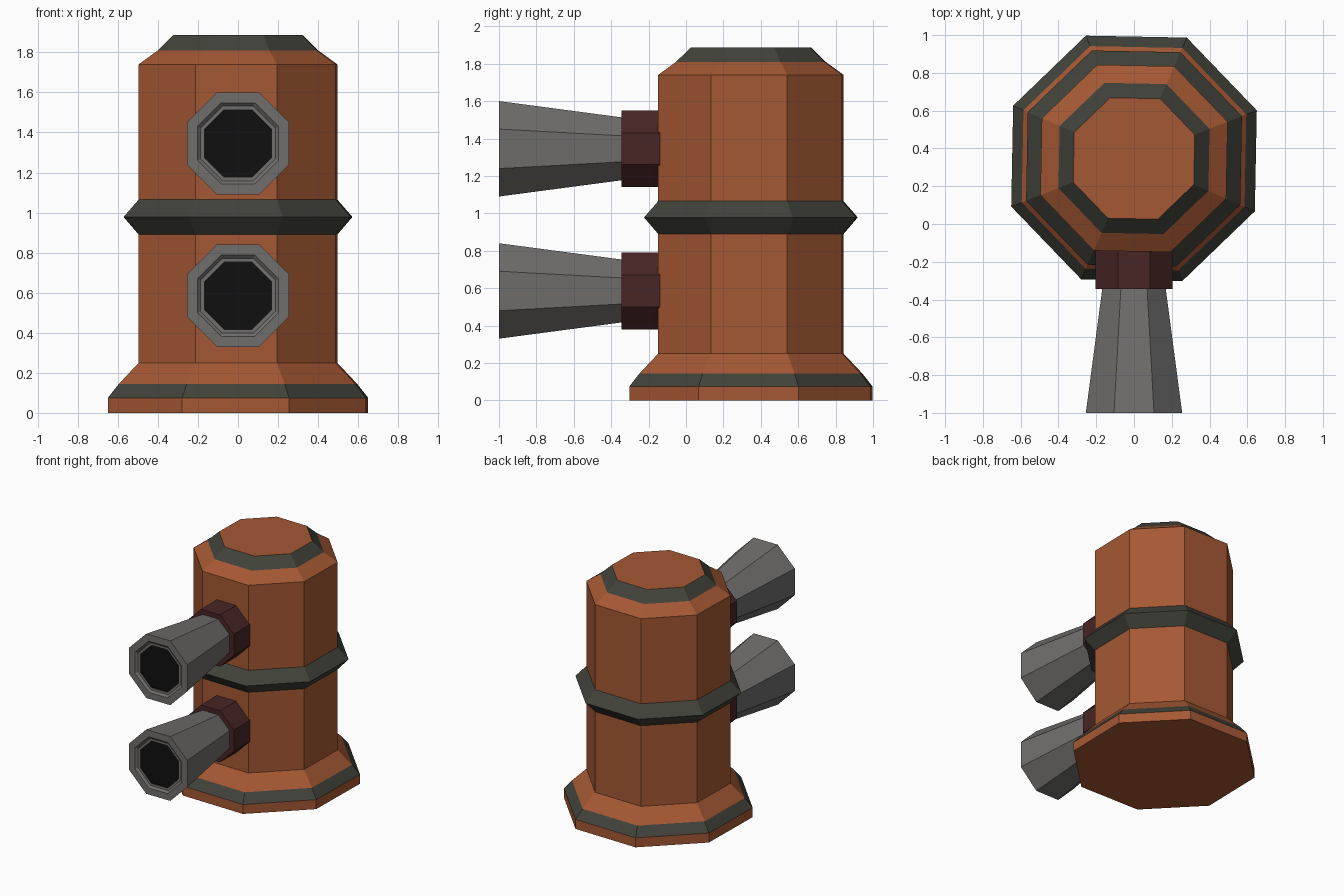
import bpy, bmesh, math
from mathutils import Matrix, Vector

if "Cube" in bpy.data.objects:
    bpy.data.objects.remove(bpy.data.objects["Cube"])

def make_mat(name, rgb):
    m = bpy.data.materials.new(name)
    m.diffuse_color = (*rgb, 1.0)
    m.use_nodes = True
    m.node_tree.nodes["Principled BSDF"].inputs["Base Color"].default_value = m.diffuse_color
    return m

RUST = make_mat("rust orange", (0.376, 0.098, 0.034))
DARK = make_mat("dark olive grey", (0.053, 0.055, 0.042))
GREY = make_mat("barrel grey", (0.162, 0.157, 0.153))
MAROON = make_mat("dark maroon", (0.065, 0.018, 0.018))
BLACK = make_mat("bore black", (0.005, 0.005, 0.005))

SIDES = 8
TO_RADIUS = 1 / math.cos(math.pi / SIDES)   # flat-to-centre distance -> corner radius

def octagon_loft(name, rings, colours, matrix):
    """Closed octagonal solid. rings: (flat distance, height);
    colours: bottom cap, one per band, top cap."""
    mesh = bpy.data.meshes.new(name)
    mats = list(dict.fromkeys(colours))
    for m in mats:
        mesh.materials.append(m)
    bm = bmesh.new()
    loops = []
    for d, h in rings:
        r = d * TO_RADIUS
        loops.append([bm.verts.new(matrix @ Vector((
            r * math.cos((i + 0.5) * math.tau / SIDES),
            r * math.sin((i + 0.5) * math.tau / SIDES), h))) for i in range(SIDES)])
    bm.faces.new(loops[0][::-1]).material_index = mats.index(colours[0])
    for lo, hi, col in zip(loops, loops[1:], colours[1:-1]):
        for i in range(SIDES):
            j = (i + 1) % SIDES
            f = bm.faces.new((lo[i], lo[j], hi[j], hi[i]))
            f.material_index = mats.index(col)
    bm.faces.new(loops[-1]).material_index = mats.index(colours[-1])
    bm.normal_update()
    bm.to_mesh(mesh)
    bm.free()
    ob = bpy.data.objects.new(name, mesh)
    bpy.context.collection.objects.link(ob)
    return ob

# Tower: flared foot, middle belt and chamfered top, turned very slightly
place = Matrix.Translation((0, 0.347, 0)) @ Matrix.Rotation(math.radians(-1.1), 4, 'Z')
octagon_loft("tower_body",
    [(0.645, 0), (0.645, 0.075), (0.59, 0.145), (0.492, 0.25), (0.492, 0.89),
     (0.567, 0.978), (0.492, 1.065), (0.492, 1.74), (0.397, 1.81), (0.319, 1.887)],
    [RUST, RUST, DARK, RUST, RUST, DARK, DARK, RUST, RUST, DARK, RUST], place)

# Two barrels with collars, pointing to the front
for label, z in (("lower", 0.585), ("upper", 1.345)):
    face_front = Matrix.Translation((0, 0, z)) @ Matrix.Rotation(math.pi / 2, 4, 'X')
    octagon_loft(label + "_collar", [(0.205, 0.14), (0.205, 0.345)],
                 [MAROON] * 3, face_front)
    octagon_loft(label + "_barrel",
        [(0.167, 0.335), (0.255, 1.0), (0.203, 1.0), (0.187, 0.985), (0.168, 0.985), (0.168, 0.975)],
        [GREY, GREY, GREY, GREY, GREY, BLACK, BLACK], face_front)
